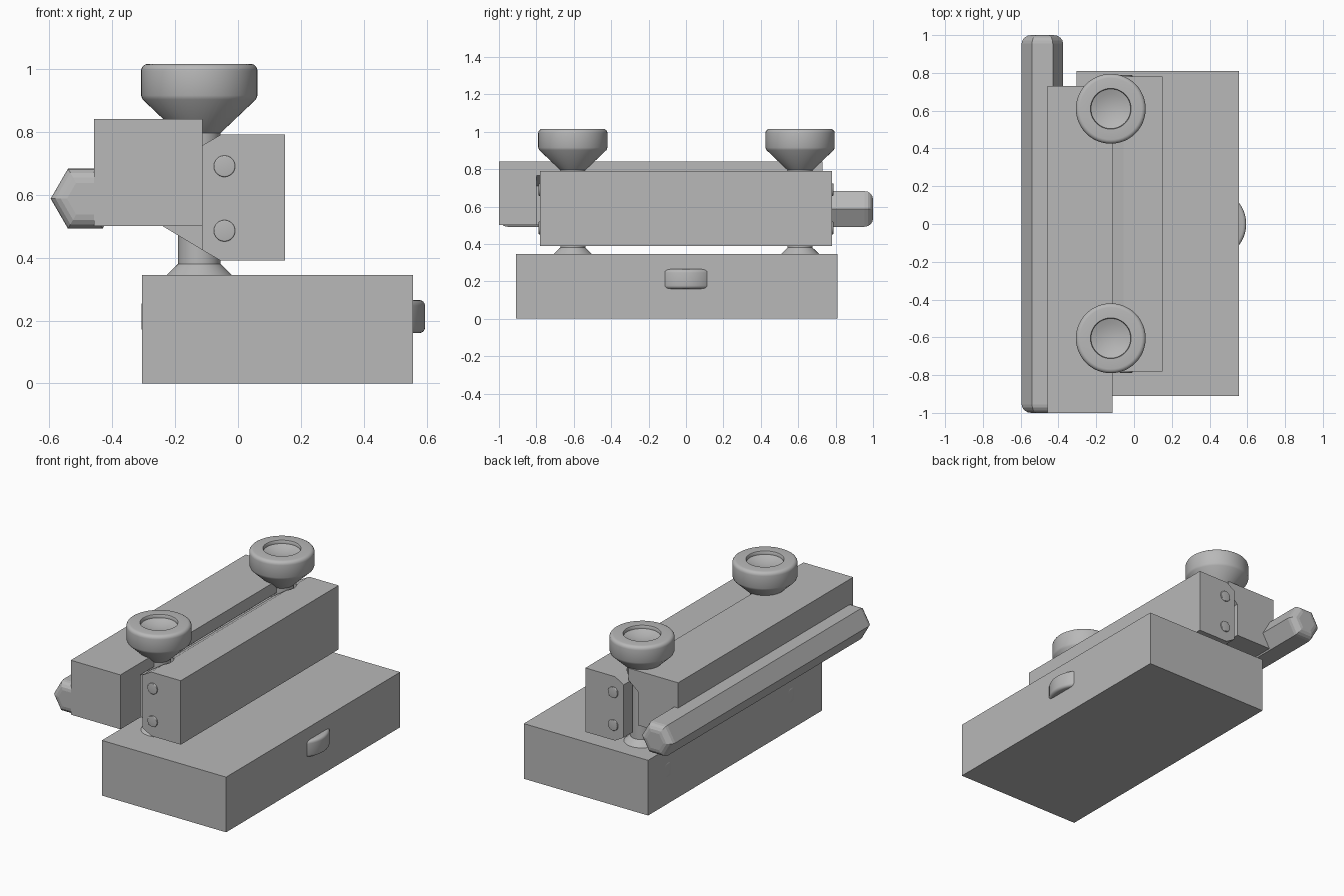
import bpy, bmesh, math
from mathutils import Matrix, Vector

if "Cube" in bpy.data.objects:
    bpy.data.objects.remove(bpy.data.objects["Cube"])

grey = bpy.data.materials.new("plain grey")
grey.diffuse_color = (0.48, 0.48, 0.48, 1)
grey.use_nodes = True
grey.node_tree.nodes["Principled BSDF"].inputs["Base Color"].default_value = grey.diffuse_color

POSTS = [(-0.123, -0.605), (-0.123, 0.61)]


def finish(name, bm, smooth=True):
    bmesh.ops.recalc_face_normals(bm, faces=bm.faces)
    mesh = bpy.data.meshes.new(name)
    bm.to_mesh(mesh)
    bm.free()
    mesh.materials.append(grey)
    ob = bpy.data.objects.new(name, mesh)
    bpy.context.collection.objects.link(ob)
    if smooth:
        bpy.ops.object.select_all(action='DESELECT')
        ob.select_set(True)
        bpy.context.view_layer.objects.active = ob
        bpy.ops.object.shade_smooth_by_angle(angle=math.radians(32))
    return ob


def prism(name, profile, y0, y1):
    """Extrude an (x, z) profile along y."""
    bm = bmesh.new()
    face = bm.faces.new([bm.verts.new((x, y0, z)) for x, z in profile])
    ext = bmesh.ops.extrude_face_region(bm, geom=[face])
    verts = [v for v in ext["geom"] if isinstance(v, bmesh.types.BMVert)]
    bmesh.ops.translate(bm, verts=verts, vec=(0, y1 - y0, 0))
    return finish(name, bm, False)


def box(name, x0, x1, y0, y1, z0, z1):
    return prism(name, [(x0, z0), (x1, z0), (x1, z1), (x0, z1)], y0, y1)


def lathe(name, profile, loc, axis='Z', steps=48):
    """Spin an (r, h) profile that starts and ends on the axis."""
    bm = bmesh.new()
    vs = [bm.verts.new((r, 0, h)) for r, h in profile]
    es = [bm.edges.new(p) for p in zip(vs, vs[1:])]
    bmesh.ops.spin(bm, geom=vs + es, cent=(0, 0, 0), axis=(0, 0, 1),
                   angle=2 * math.pi, steps=steps)
    bmesh.ops.remove_doubles(bm, verts=bm.verts, dist=1e-5)
    if axis == 'Y':
        bmesh.ops.rotate(bm, verts=bm.verts, matrix=Matrix.Rotation(math.pi / 2, 3, 'X'))
    bmesh.ops.translate(bm, verts=bm.verts, vec=Vector(loc))
    return finish(name, bm)


def disc_profile(r, z0, z1, b):
    """Cylinder section with rounded rims."""
    pts = [(0, z0)]
    for k in range(5):
        a = math.pi / 8 * k
        pts.append((r - b + b * math.sin(a), z0 + b - b * math.cos(a)))
    for k in range(5):
        a = math.pi / 8 * k
        pts.append((r - b + b * math.cos(a), z1 - b + b * math.sin(a)))
    return pts + [(0, z1)]


def cut(ob, cutter):
    m = ob.modifiers.new("cut", 'BOOLEAN')
    m.operation = 'DIFFERENCE'
    m.solver = 'EXACT'
    m.object = cutter
    cutter.hide_render = True
    cutter.hide_viewport = True


# Base block with three thumb wheels peeking through its sides
box("base_block", -0.305, 0.555, -0.91, 0.81, 0, 0.345)
for i, (x, y) in enumerate(POSTS + [(0.41, 0)]):
    lathe(f"thumb_wheel_{i + 1}", disc_profile(0.184, 0.16, 0.265, 0.018), (x, y, 0), steps=96)

# Side block with a rebate along its inner face
side = box("side_block", -0.457, -0.113, -1.0, 0.73, 0.5, 0.84)
groove = prism("groove_cutter", [(-0.05, 0.817), (-0.18, 0.71), (-0.18, 0.45), (-0.05, 0.45)],
               -0.8, 0.8)
cut(side, groove)

# Clamp block with chamfered inner edges, and its guide tongue
clamp = prism("clamp_block", [(0.15, 0.39), (0.15, 0.79), (-0.055, 0.79), (-0.115, 0.755),
                              (-0.115, 0.425), (-0.055, 0.39)], -0.78, 0.78)
prism("guide_tongue", [(-0.11, 0.422), (-0.11, 0.75), (-0.24, 0.68), (-0.24, 0.5)], -0.72, 0.6)

# Posts with flared feet, and cupped conical knobs
for i, (x, y) in enumerate(POSTS):
    lathe(f"post_{i + 1}", [(0, 0.34), (0.103, 0.34), (0.103, 0.345), (0.067, 0.38),
                            (0.067, 0.80), (0, 0.80)], (x, y, 0))
    rim = [(0.185 - 0.022 + 0.022 * math.cos(a), 0.993 + 0.022 * math.sin(a))
           for a in (math.pi / 8 * k for k in range(5))]
    cup = [(0.105 * (1 - k / 4), 0.995 - 0.022 * (1 - (1 - k / 4) ** 2)) for k in range(5)]
    lathe(f"knob_{i + 1}", [(0, 0.79), (0.062, 0.79), (0.18, 0.902), (0.185, 0.915)]
          + rim + [(0.108, 1.015), (0.105, 1.01)] + cup, (x, y, 0))
    hole = lathe(f"post_hole_cutter_{i + 1}", [(0, 0.3), (0.085, 0.3), (0.085, 0.9), (0, 0.9)],
                 (x, y, 0))
    cut(clamp, hole)

# Rivets on both ends of the clamp block
for end, s in (("front", -1), ("back", 1)):
    for i, z in enumerate((0.485, 0.69)):
        lathe(f"{end}_rivet_{i + 1}", disc_profile(0.034, -0.008, 0.008, 0.004),
              (-0.043, s * 0.78, z), 'Y', 32)

# Hexagonal bar with rounded ends
hexagon = [(-0.485 + 0.11 * math.cos(math.pi / 3 * k), 0.587 + 0.11 * math.sin(math.pi / 3 * k))
           for k in range(6)]
bar = prism("hex_bar", hexagon, -1, 1)
bev = bar.modifiers.new("rounded ends", 'BEVEL')
bev.width = 0.045
bev.segments = 4
bev.limit_method = 'ANGLE'
bev.angle_limit = math.radians(75)
